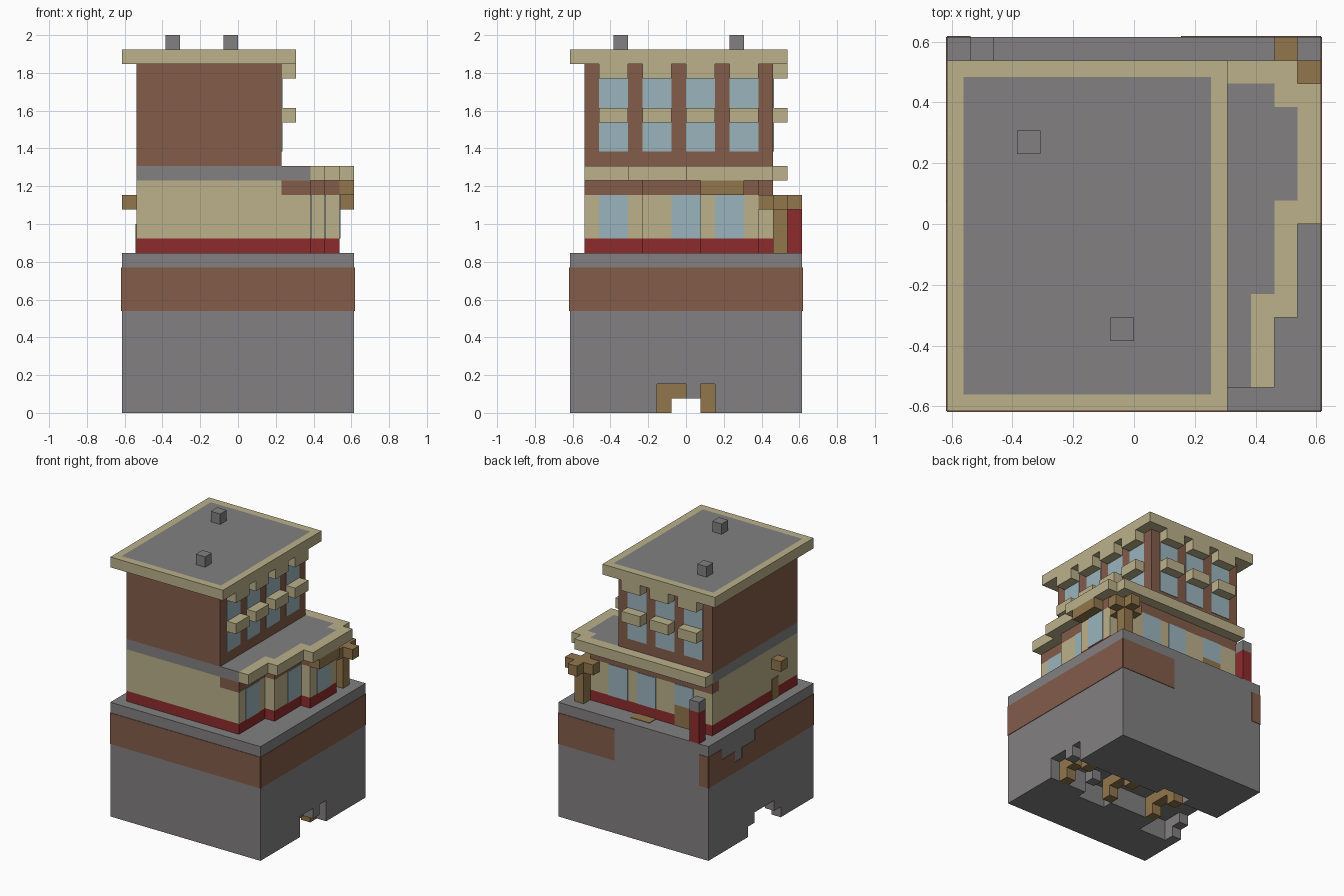
import bpy, bmesh

if "Cube" in bpy.data.objects:
    bpy.data.objects.remove(bpy.data.objects["Cube"], do_unlink=True)

U = 1 / 13      # one block
P = 0.05        # plate thickness in blocks


def material(name, rgb):
    lin = [((c / 255 + 0.055) / 1.055) ** 2.4 for c in rgb] + [1]
    m = bpy.data.materials.new(name)
    m.use_nodes = True
    m.diffuse_color = lin
    bsdf = next(n for n in m.node_tree.nodes if n.type == 'BSDF_PRINCIPLED')
    bsdf.inputs["Base Color"].default_value = lin
    return m


GRAY = material("stone gray", (130, 128, 129))
BRICK = material("brick brown", (131, 92, 74))
CREAM = material("cream", (187, 177, 138))
RED = material("dark red", (141, 43, 44))
WOOD = material("wood", (145, 118, 76))
GLASS = material("window blue", (155, 180, 189))


def prism(name, outline, z0, z1, mat, inset_mat=None):
    """Extrude a plan outline (in blocks); optionally inset the top one block."""
    bm = bmesh.new()
    base = bm.faces.new([bm.verts.new(((x - 8) * U, (y - 8) * U, z0 * U)) for x, y in outline])
    top = bmesh.ops.extrude_face_region(bm, geom=[base], use_keep_orig=True)["geom"]
    bmesh.ops.translate(bm, vec=(0, 0, (z1 - z0) * U),
                        verts=[v for v in top if isinstance(v, bmesh.types.BMVert)])
    bmesh.ops.recalc_face_normals(bm, faces=bm.faces)
    if inset_mat:
        lid = max(bm.faces, key=lambda f: f.calc_center_median().z)
        bmesh.ops.inset_region(bm, faces=[lid], thickness=U)
        lid.material_index = 1
    mesh = bpy.data.meshes.new(name)
    bm.to_mesh(mesh)
    bm.free()
    mesh.materials.append(mat)
    if inset_mat:
        mesh.materials.append(inset_mat)
    ob = bpy.data.objects.new(name, mesh)
    bpy.context.collection.objects.link(ob)
    return ob


def box(name, xs, ys, zs, mat, inset_mat=None):
    (a, b), (c, d) = xs, ys
    return prism(name, [(a, c), (b, c), (b, d), (a, d)], zs[0], zs[1], mat, inset_mat)


def plate_x(name, x, ys, zs, mat, side=1):
    box(name, sorted((x, x + side * P)), ys, zs, mat)


def plate_y(name, y, xs, zs, mat, side=1):
    box(name, xs, sorted((y, y + side * P)), zs, mat)


# Plinth with a passage running through its foot
box("plinth", (0, 16), (0, 16), (2, 11), GRAY)
prism("plinth_foot_front", [(0, 0), (16, 0), (16, 6), (12, 6), (12, 5), (9, 5), (9, 6),
                            (4, 6), (4, 4), (1, 4), (1, 5), (0, 5)], 0, 2, GRAY)
prism("plinth_foot_back", [(0, 10), (4, 10), (4, 11), (7, 11), (7, 10), (16, 10),
                           (16, 16), (0, 16)], 0, 2, GRAY)
for x, y in ((15, 8), (0, 9), (0, 5), (11, 6), (7, 9)):
    box("hanging_stone", (x, x + 1), (y, y + 1), (1, 2), GRAY)

# Timber frames inside the passage
for x in (14, 9, 4):
    for y in (6, 9):
        box("passage_post", (x, x + 1), (y, y + 1), (0, 2), WOOD)
    box("passage_beam", (x, x + 1), (7, 8 if x == 14 else 9), (1, 2), WOOD)

# Brick band around the plinth
plate_y("brick_band_front", 0, (0, 16), (7, 10), BRICK, -1)
plate_x("brick_band_right", 16, (0, 16), (7, 10), BRICK)
plate_y("brick_band_back", 16, (10, 16), (7, 10), BRICK)
plate_y("brick_band_back_corner", 16, (0, 1), (7, 10), BRICK)
for y0, y1, top in ((0, 9, 10), (9, 11, 9), (11, 12, 8), (12, 14, 9), (14, 16, 10)):
    plate_x("brick_band_side", 0, (y0, y1), (7, top), BRICK, -1)

# Ground floor with a stepped side
steps = [(13, 1), (13, 5), (14, 5), (14, 9), (15, 9), (15, 13), (14, 13), (14, 14), (1, 14)]
floor_plan = [(1, 1)] + steps
prism("ground_skirting", floor_plan, 11, 12, RED)
prism("ground_wall", floor_plan, 12, 15, CREAM)
box("ground_wall_top", (1, 11), (1, 13), (15, 16), CREAM)
prism("ground_brick_course", [(11, 1)] + steps + [(1, 13), (11, 13)], 15, 16, BRICK)
prism("ground_roof", floor_plan, 16, 17, GRAY)
prism("ground_cornice", [(14, 1), (14, 4), (15, 4), (15, 8), (16, 8), (16, 14), (15, 14),
                         (15, 15), (1, 15)] + steps[::-1], 16, 17, CREAM)

# Ground floor windows and doors
for x, y in ((13, 2), (14, 7), (15, 10)):
    plate_x("ground_window_side", x, (y, y + 2), (12, 15), GLASS)
for x, z in ((10, 12), (7, 12), (3, 13)):
    plate_y("ground_window_back", 14, (x, x + 2), (z, 15), GLASS)
plate_y("back_door", 14, (3, 5), (11, 13), WOOD)
plate_x("side_door", 1, (4, 5), (11, 13), WOOD, -1)
box("door_mat", (7, 9), (14, 15), (11, 11 + P), WOOD)

# Signs, corner post with brackets, and pillar
box("side_lamp", (0, 1), (4, 5), (14, 15), WOOD)
box("shop_sign", (15, 16), (9, 12), (15, 16), WOOD)
box("corner_post", (14, 15), (14, 15), (11, 15), WOOD)
for dx, dy in ((1, 0), (-1, 0), (0, 1), (0, -1)):
    box("post_bracket", (14 + dx, 15 + dx), (14 + dy, 15 + dy), (14, 15), WOOD)
box("pillar", (1, 2), (15, 16), (11, 14), RED)
box("pillar_cap", (1, 2), (15, 16), (14, 15), GRAY)

# Upper floor with windows, sills and lintels
box("upper_wall", (1, 11), (1, 14), (17, 24), BRICK)
for i in range(4):
    a = 2 + 3 * i
    span = (a, a + 2)
    for z in (18, 21):
        plate_x("upper_window_side", 11, span, (z, z + 2), GLASS)
        if i < 3:
            plate_y("upper_window_back", 14, span, (z, z + 2), GLASS)
    for z, part in ((20, "sill"), (23, "lintel")):
        box(part + "_side", (11, 12), span, (z, z + 1), CREAM)
        if i < 3:
            box(part + "_back", span, (14, 15), (z, z + 1), CREAM)

# Main roof and chimneys
box("main_roof", (0, 12), (0, 15), (24, 25), CREAM, GRAY)
for x, y in ((3, 11), (7, 3)):
    box("chimney", (x, x + 1), (y, y + 1), (25, 26), GRAY)
